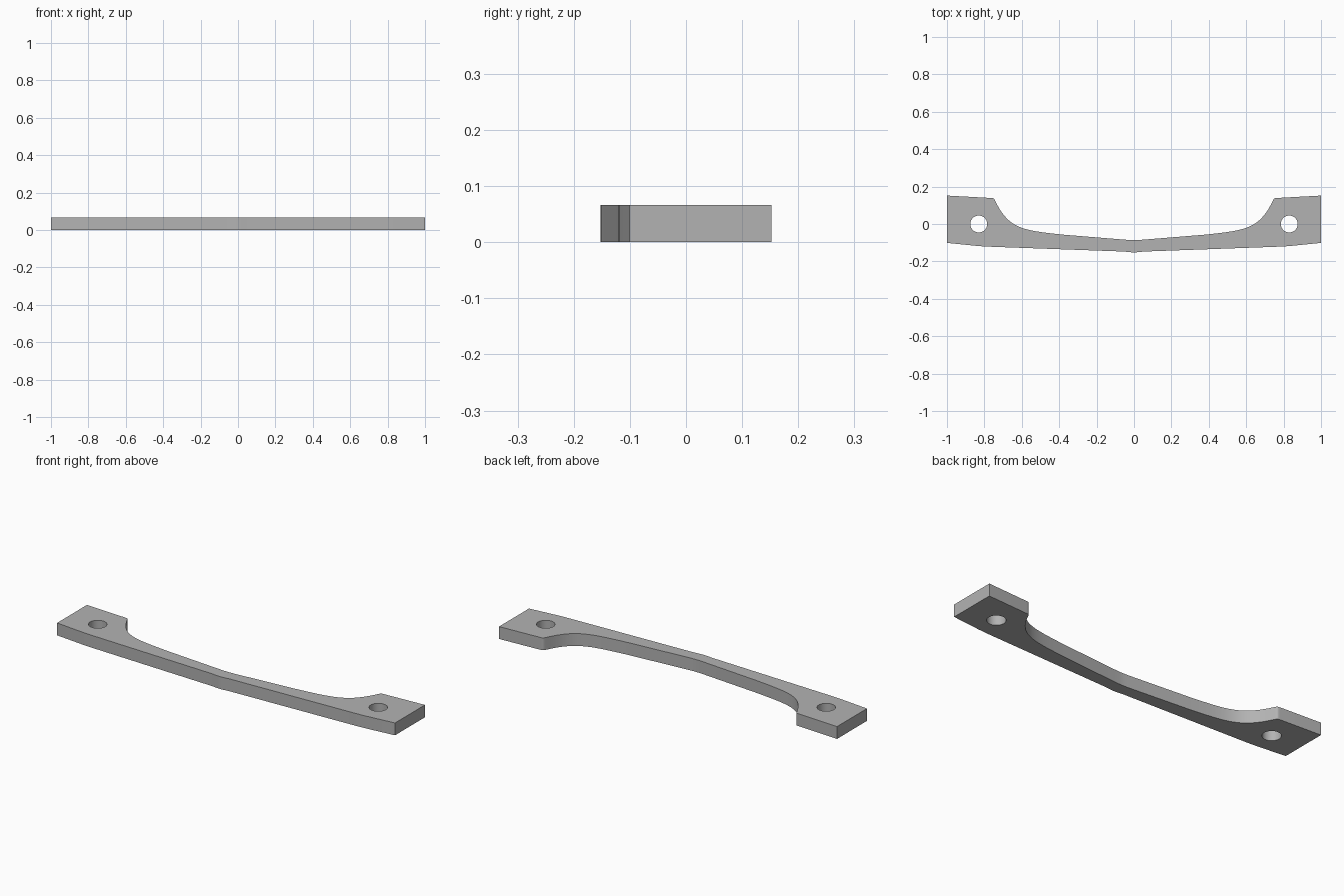
import bpy, bmesh
from math import pi
from mathutils import Vector
from mathutils.geometry import interpolate_bezier

if "Cube" in bpy.data.objects:
    bpy.data.objects.remove(bpy.data.objects["Cube"], do_unlink=True)

THICKNESS = 0.066
HOLE_X, HOLE_RADIUS = 0.83, 0.045

grey = bpy.data.materials.new("plain grey")
grey.use_nodes = True
colour = (0.45, 0.45, 0.45, 1)
grey.diffuse_color = colour
grey.node_tree.nodes["Principled BSDF"].inputs["Base Color"].default_value = colour


def bezier(a, b, c, d, steps):
    return [p.xy for p in interpolate_bezier(*(Vector((*q, 0)) for q in (a, b, c, d)), steps)]


# Half outline, from the front centre round the mounting pad to the back centre
half = bezier((0, -0.152), (0.015, -0.152), (0.03, -0.149), (0.06, -0.147), 5)
half += bezier((0.78, -0.121), (0.83, -0.119), (0.87, -0.114), (1, -0.101), 6)
half += [Vector((1, 0.152))]
half += bezier((0.765, 0.139), (0.75, 0.138), (0.75, 0.138), (0.743, 0.125), 5)
half += bezier((0.73, 0.1), (0.66, -0.03), (0.58, -0.035), (0.38, -0.057), 20)
half += bezier((0.06, -0.083), (0.03, -0.085), (0.015, -0.086), (0, -0.086), 5)
outline = half + [Vector((-p.x, p.y)) for p in reversed(half[1:-1])]

# Handle plate
bm = bmesh.new()
base = bm.faces.new([bm.verts.new((p.x, p.y, 0)) for p in outline])
extruded = bmesh.ops.extrude_face_region(bm, geom=[base])["geom"]
bmesh.ops.translate(bm, vec=(0, 0, THICKNESS),
                    verts=[v for v in extruded if isinstance(v, bmesh.types.BMVert)])
bmesh.ops.recalc_face_normals(bm, faces=bm.faces)
mesh = bpy.data.meshes.new("handle_plate")
bm.to_mesh(mesh)
bm.free()
mesh.materials.append(grey)
plate = bpy.data.objects.new("handle_plate", mesh)
bpy.context.collection.objects.link(plate)

# Screw holes through both mounting pads
bpy.ops.object.select_all(action="DESELECT")
bpy.context.view_layer.objects.active = plate
for side, sign in (("left", 1), ("right", -1)):
    bpy.ops.mesh.primitive_cylinder_add(vertices=48, radius=HOLE_RADIUS, depth=0.3,
                                        location=(sign * HOLE_X, 0, THICKNESS / 2))
    cutter = bpy.context.object
    cutter.name = side + "_hole_cutter"
    cutter.hide_render = True
    cutter.data.materials.append(grey)
    bpy.context.view_layer.objects.active = plate
    cut = plate.modifiers.new(side + "_hole", "BOOLEAN")
    cut.operation, cut.solver, cut.object = "DIFFERENCE", "EXACT", cutter
    bpy.ops.object.modifier_apply(modifier=cut.name)
    bpy.data.objects.remove(cutter, do_unlink=True)

# Smooth curved walls, crisp rims
plate.select_set(True)
bpy.ops.object.shade_smooth_by_angle(angle=pi / 6)
